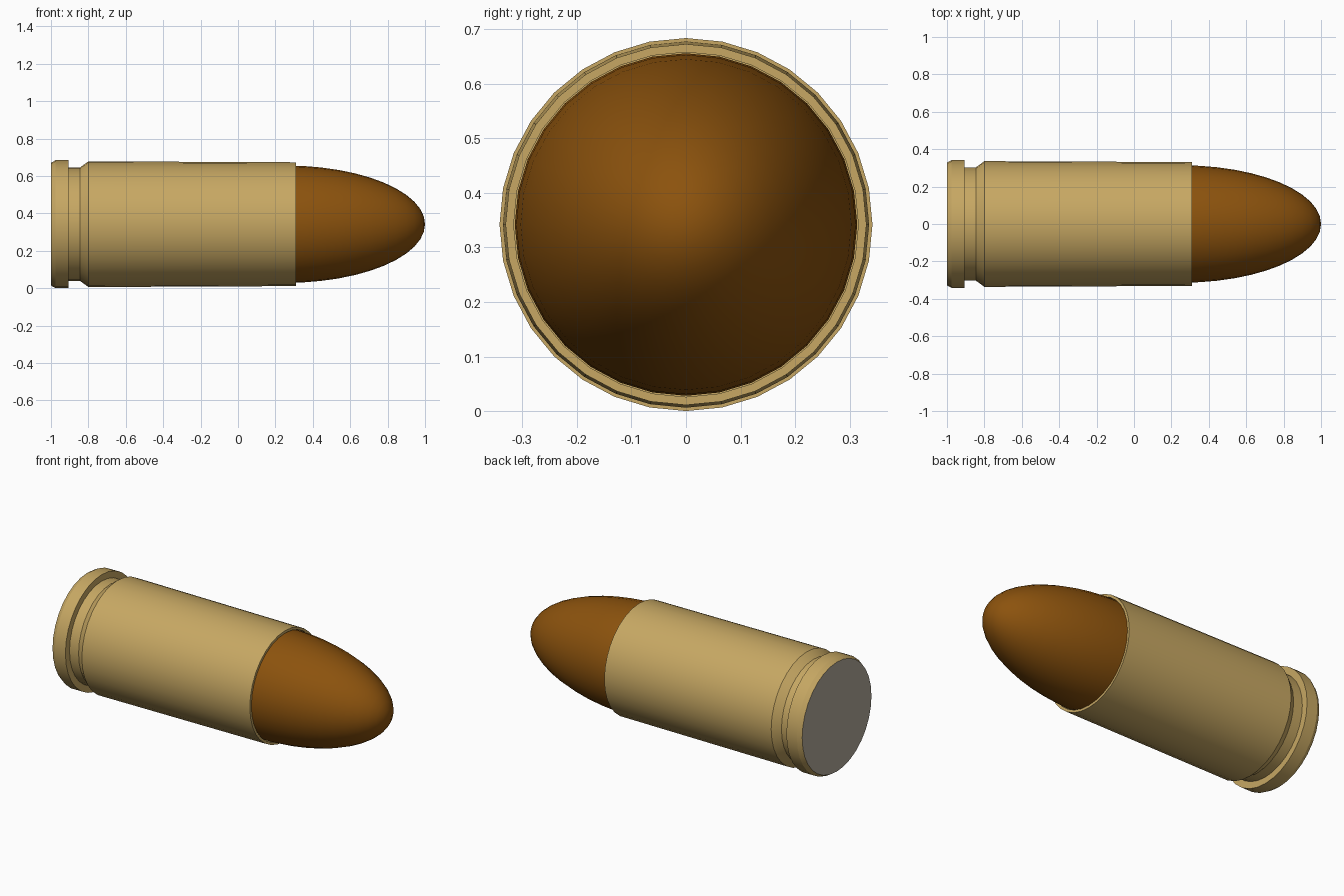
import bpy, bmesh, math

if "Cube" in bpy.data.objects:
    bpy.data.objects.remove(bpy.data.objects["Cube"])

SIDES = 32
CZ = 0.342


def material(name, rgb):
    m = bpy.data.materials.new(name)
    m.diffuse_color = (*rgb, 1)
    m.use_nodes = True
    m.node_tree.nodes["Principled BSDF"].inputs["Base Color"].default_value = m.diffuse_color
    return m


def lathe(name, profile, mat, angle=25):
    """Revolve (x, radius) points around the long axis."""
    bm = bmesh.new()
    verts = [bm.verts.new((x, 0, r)) for x, r in profile]
    edges = [bm.edges.new(p) for p in zip(verts, verts[1:])]
    bmesh.ops.spin(bm, geom=verts + edges, cent=(0, 0, 0), axis=(1, 0, 0),
                   angle=math.tau, steps=SIDES, use_merge=True)
    bmesh.ops.remove_doubles(bm, verts=bm.verts, dist=1e-4)
    bmesh.ops.recalc_face_normals(bm, faces=bm.faces)
    # open profiles: make sure the outer skin faces outward
    f = max(bm.faces, key=lambda f: math.hypot(*f.calc_center_median().yz))
    c = f.calc_center_median()
    if f.normal.y * c.y + f.normal.z * c.z < 0:
        bmesh.ops.reverse_faces(bm, faces=bm.faces)
    me = bpy.data.meshes.new(name)
    bm.to_mesh(me)
    bm.free()
    ob = bpy.data.objects.new(name, me)
    bpy.context.collection.objects.link(ob)
    ob.location.z = CZ
    me.materials.append(mat)
    bpy.ops.object.select_all(action='DESELECT')
    ob.select_set(True)
    bpy.context.view_layer.objects.active = ob
    bpy.ops.object.shade_smooth_by_angle(angle=math.radians(angle))
    return ob


brass = material("brass", (0.57, 0.39, 0.125))
copper = material("copper", (0.26, 0.085, 0.004))
steel = material("base_grey", (0.45, 0.40, 0.33))

# Casing: rim, extractor groove, tapered wall and hollow mouth
casing = lathe("casing", [
    (-1.0, 0), (-1.0, 0.328), (-0.975, 0.342), (-0.905, 0.342),
    (-0.905, 0.303), (-0.845, 0.303), (-0.80, 0.336),
    (0.31, 0.331), (0.31, 0.316), (0.20, 0.316), (0.20, 0)], brass)

# Grey end face
casing.data.materials.append(steel)
for p in casing.data.polygons:
    if p.center.x < -0.999:
        p.material_index = 1

# Bullet: half-ellipse nose with a short shank seated in the mouth
nose = [(0.25 + 0.75 * math.sin(t), 0.314 * math.cos(t))
        for t in (i / 12 * math.pi / 2 for i in range(12))]
lathe("bullet", [(0.20, 0), (0.20, 0.314)] + nose + [(1.0, 0)], copper)
